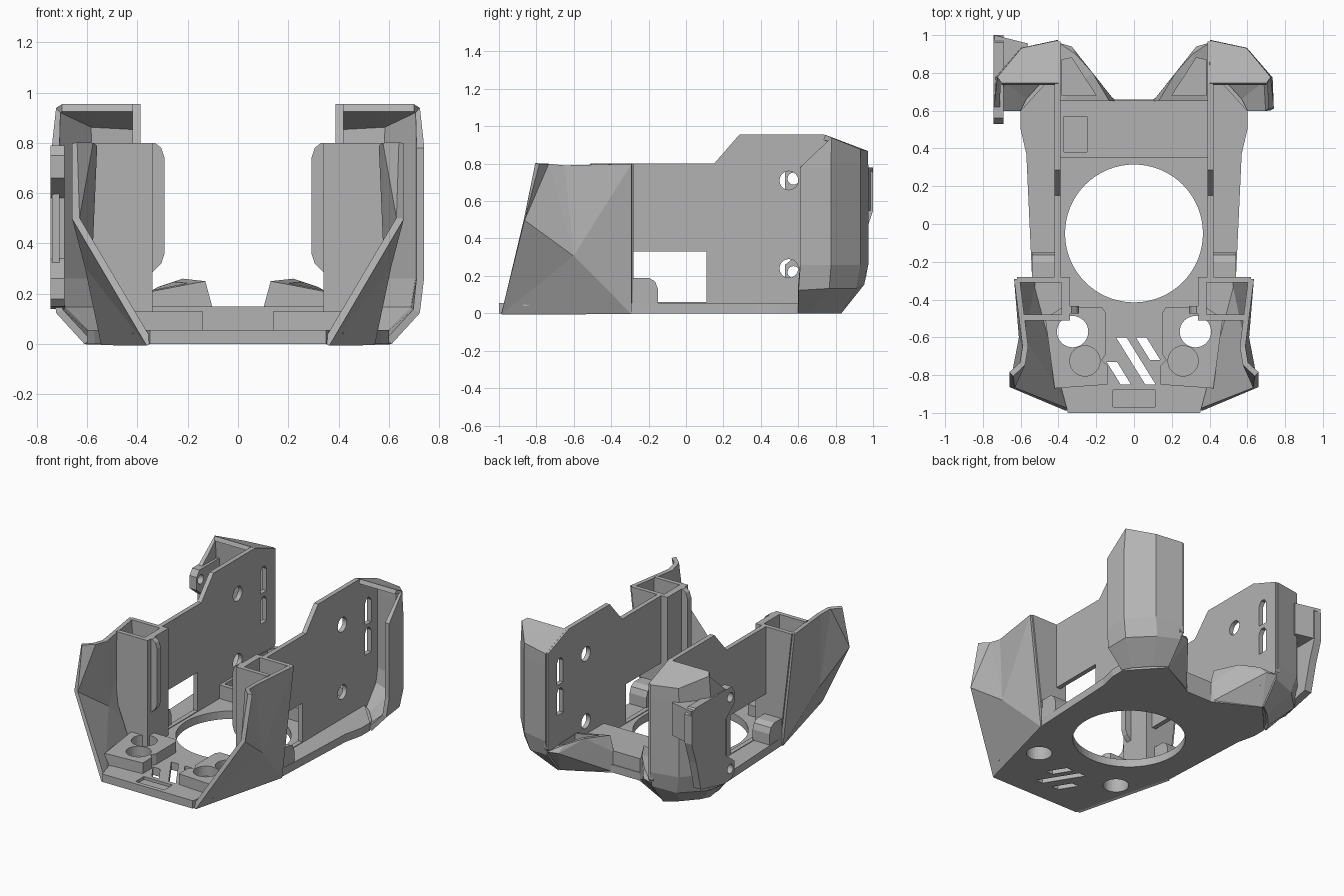
import bpy, bmesh, math
from mathutils import Vector

old = bpy.data.objects.get("Cube")
if old:
    bpy.data.objects.remove(old, do_unlink=True)

grey = bpy.data.materials.new("mid_grey")
grey.use_nodes = True
grey.diffuse_color = (0.45, 0.45, 0.45, 1)
grey.node_tree.nodes["Principled BSDF"].inputs["Base Color"].default_value = (0.45, 0.45, 0.45, 1)


def finish(name, bm):
    bmesh.ops.recalc_face_normals(bm, faces=bm.faces)
    me = bpy.data.meshes.new(name)
    bm.to_mesh(me)
    bm.free()
    ob = bpy.data.objects.new(name, me)
    me.materials.append(grey)
    bpy.context.scene.collection.objects.link(ob)
    return ob


def prism(name, pts, axis, a, b, s=1):
    """Extrude a 2D outline along an axis from a to b; s mirrors in x."""
    def place(p, t):
        q = {"x": (t, p[0], p[1]), "y": (p[0], t, p[1]), "z": (p[0], p[1], t)}[axis]
        return (q[0] * s, q[1], q[2])
    bm = bmesh.new()
    lo = [bm.verts.new(place(p, a)) for p in pts]
    hi = [bm.verts.new(place(p, b)) for p in pts]
    bm.faces.new(lo)
    bm.faces.new(hi)
    n = len(pts)
    for i in range(n):
        j = (i + 1) % n
        bm.faces.new((lo[i], lo[j], hi[j], hi[i]))
    return finish(name, bm)


def rect(x0, x1, y0, y1):
    return [(x0, y0), (x1, y0), (x1, y1), (x0, y1)]


def disc(cx, cy, r, n=32):
    return [(cx + r * math.cos(math.tau * i / n), cy + r * math.sin(math.tau * i / n)) for i in range(n)]


def apply(ob, mod):
    bpy.context.view_layer.objects.active = ob
    with bpy.context.temp_override(object=ob, active_object=ob):
        bpy.ops.object.modifier_apply(modifier=mod.name)


def cut(ob, cutters):
    for c in cutters:
        c.hide_render = True
        m = ob.modifiers.new("cut", "BOOLEAN")
        m.operation, m.solver, m.object = "DIFFERENCE", "EXACT", c
        apply(ob, m)
        bpy.data.objects.remove(c, do_unlink=True)


def sheet(name, pts, faces, s, thickness=0.03):
    bm = bmesh.new()
    vs = [bm.verts.new((x * s, y, z)) for x, y, z in pts]
    for f in faces:
        bm.faces.new([vs[i] for i in f])
    ob = finish(name, bm)
    m = ob.modifiers.new("thick", "SOLIDIFY")
    m.thickness, m.offset = thickness, 0
    apply(ob, m)
    return ob


def hull(name, pts, s):
    bm = bmesh.new()
    for x, y, z in pts:
        bm.verts.new((x * s, y, z))
    res = bmesh.ops.convex_hull(bm, input=bm.verts)
    loose = [v for v in bm.verts if not v.link_faces]
    bmesh.ops.delete(bm, geom=loose, context="VERTS")
    return finish(name, bm)


# Floor plate with the big round opening, nozzle holes and slanted vents
half = [(0.35, -1), (0.54, -0.28), (0.57, 0.37), (0.6, 0.5), (0.6, 0.6), (0.4, 0.82), (0.1, 0.66)]
outline = half + [(-x, y) for x, y in reversed(half)]
floor = prism("floor_plate", outline, "z", 0, 0.055)


def vent(x, y0, y1):
    d = (y0 - y1) * 0.62
    return prism("cutter", [(x, y0), (x + 0.055, y0), (x + 0.055 + d, y1), (x + d, y1)], "z", -0.1, 0.3)


cut(floor, [prism("cutter", disc(0, -0.05, 0.365, 64), "z", -0.1, 0.3),
            vent(-0.095, -0.6, -0.85), vent(0.01, -0.6, -0.72), vent(-0.145, -0.73, -0.85),
            prism("cutter", rect(-0.11, 0.11, -0.97, -0.88), "z", 0.035, 0.3)]
    + [prism("cutter", disc(s * 0.325, -0.57, 0.083), "z", -0.1, 0.3) for s in (1, -1)])

# Raised sill across the back of the floor
sill = prism("rear_sill", rect(-0.39, 0.39, 0.35, 0.655), "z", 0.02, 0.15)
cut(sill, [prism("cutter", rect(-0.37, -0.25, 0.38, 0.57), "z", 0.08, 0.3)])

for s, side in ((1, "left"), (-1, "right")):
    # Flat side wall with window, screw holes and cable slots
    wall = prism(side + "_wall", [(-0.3, 0), (-0.3, 0.8), (0.15, 0.8), (0.285, 0.955), (0.74, 0.955),
                                  (0.965, 0.87), (0.965, 0.2), (0.82, 0.01)], "x", 0.388, 0.42, s)
    holes = [prism("cutter", rect(-0.285, 0.11, 0.06, 0.33), "x", 0.3, 0.5, s)]
    holes += [prism("cutter", disc(0.55, z, 0.05, 24), "x", 0.3, 0.5, s) for z in (0.71, 0.24)]
    for z in (0.4, 0.61):
        holes.append(prism("cutter", [(0.8, z), (0.87, z), (0.87, z + 0.15), (0.85, z + 0.18),
                                      (0.82, z + 0.18), (0.8, z + 0.15)], "x", 0.3, 0.5, s))
    cut(wall, holes)

    # Faceted rear shell that wraps outward from the wall and closes over the top
    plan = [(0.4, 0.96), (0.59, 0.92), (0.72, 0.77), (0.725, 0.61)]
    rows = [[(0.4, 0.82, 0.01), (0.48, 0.76, 0.01), (0.57, 0.66, 0.01), (0.6, 0.6, 0.01)],
            [(0.4, 0.94, 0.16), (0.56, 0.9, 0.14), (0.7, 0.76, 0.14), (0.71, 0.6, 0.13)],
            [(x, y, 0.26) for x, y in plan],
            [(x, y, 0.78) for x, y in plan],
            [(0.4, 0.96, 0.86), (0.59, 0.92, 0.87), (0.715, 0.77, 0.93), (0.725, 0.62, 0.79)],
            [(0.4, 0.74, 0.94), (0.55, 0.74, 0.94), (0.7, 0.74, 0.94)]]
    pts = [p for r in rows for p in r]
    quads = [(r * 4 + c, r * 4 + c + 1, r * 4 + c + 5, r * 4 + c + 4)
             for r in range(5) for c in range(3) if (r, c) != (4, 2)]
    sheet(side + "_rear_shell", pts, quads, s)

    # Floor of the rear shell, sloping up and out
    sheet(side + "_shell_floor", [(0.4, 0.6, 0.04), (0.6, 0.6, 0.03), (0.57, 0.66, 0.03),
                                  (0.48, 0.76, 0.03), (0.4, 0.82, 0.03)], [(0, 1, 2, 3, 4)], s)

    # Angled air duct at the back, open on top
    duct = hull(side + "_rear_duct", [(0.1, 0.65, 0), (0.1, 0.65, 0.14), (0.13, 0.65, 0.25), (0.21, 0.65, 0.235),
                                      (0.39, 0.65, 0.2), (0.39, 0.65, 0), (0.4, 0.82, 0), (0.33, 0.94, 0.18),
                                      (0.4, 0.96, 0.18), (0.22, 0.8, 0.26), (0.31, 0.9, 0.23)], s)
    cut(duct, [prism("cutter", [(0.2, 0.68), (0.33, 0.88), (0.38, 0.87), (0.38, 0.68)], "z", 0.11, 0.5, s)])

    # Flared front cheek made of large facets
    cheek = [(0.35, -0.985, 0), (0.645, -0.865, 0.5), (0.65, -0.795, 0.8), (0.575, -0.65, 0.79),
             (0.62, -0.29, 0.8), (0.53, -0.29, 0), (0.595, -0.6, 0.31), (0.59, -0.74, 0.8)]
    sheet(side + "_front_cheek", cheek, [(0, 1, 6), (0, 6, 5), (6, 4, 5), (1, 2, 7), (1, 7, 6),
                                         (7, 3, 6), (3, 4, 6)], s)

    # Hollow square post inside the cheek
    prism(side + "_post_back", [(0.35, 0.03), (0.53, 0.03), (0.62, 0.8), (0.35, 0.8)], "y", -0.31, -0.28, s)
    prism(side + "_post_front", [(0.34, 0.03), (0.47, 0.03), (0.58, 0.32), (0.585, 0.8), (0.34, 0.8)],
          "y", -0.51, -0.48, s)
    prism(side + "_post_inner", rect(-0.51, -0.28, 0.03, 0.8), "x", 0.34, 0.385, s)

    # Rounded fin on the post
    prism(side + "_post_fin", [(0.36, 0.27), (0.335, 0.29), (0.305, 0.32), (0.292, 0.36), (0.292, 0.74),
                               (0.305, 0.78), (0.33, 0.8), (0.36, 0.8)], "y", -0.475, -0.435, s)

    # Rounded lug in the window corner
    prism(side + "_window_lug", [(-0.29, 0.04), (-0.15, 0.04), (-0.15, 0.13), (-0.165, 0.17),
                                 (-0.2, 0.19), (-0.29, 0.19)], "x", 0.41, 0.54, s)

    # Front block with one through hole and one blind pocket
    block = prism(side + "_nozzle_block", [(0.14, -0.85), (0.42, -0.87), (0.47, -0.5), (0.38, -0.44),
                                           (0.17, -0.44), (0.15, -0.47), (0.15, -0.69), (0.17, -0.72),
                                           (0.14, -0.75)], "z", 0.04, 0.13, s)
    cut(block, [prism("cutter", disc(0.325, -0.57, 0.083), "z", -0.1, 0.3, s),
                prism("cutter", disc(0.26, -0.725, 0.08), "z", 0.06, 0.3, s)])

# Mounting plate with screw ears on one outer side
plate = prism("side_mount_plate", [(0.64, 0.14), (0.56, 0.15), (0.53, 0.18), (0.53, 0.26), (0.63, 0.34),
                                   (0.63, 0.58), (0.53, 0.66), (0.53, 0.75), (0.56, 0.79), (0.96, 0.79),
                                   (1.0, 0.75), (1.0, 0.55), (0.95, 0.4), (0.9, 0.2)], "x", -0.745, -0.69)
cut(plate, [prism("cutter", disc(0.575, z, 0.032, 20), "x", -0.8, -0.6) for z in (0.72, 0.22)])
prism("mount_plate_web", [(-0.74, 1.0), (-0.56, 0.955), (-0.58, 0.9), (-0.72, 0.76)], "z", 0.55, 0.78)
